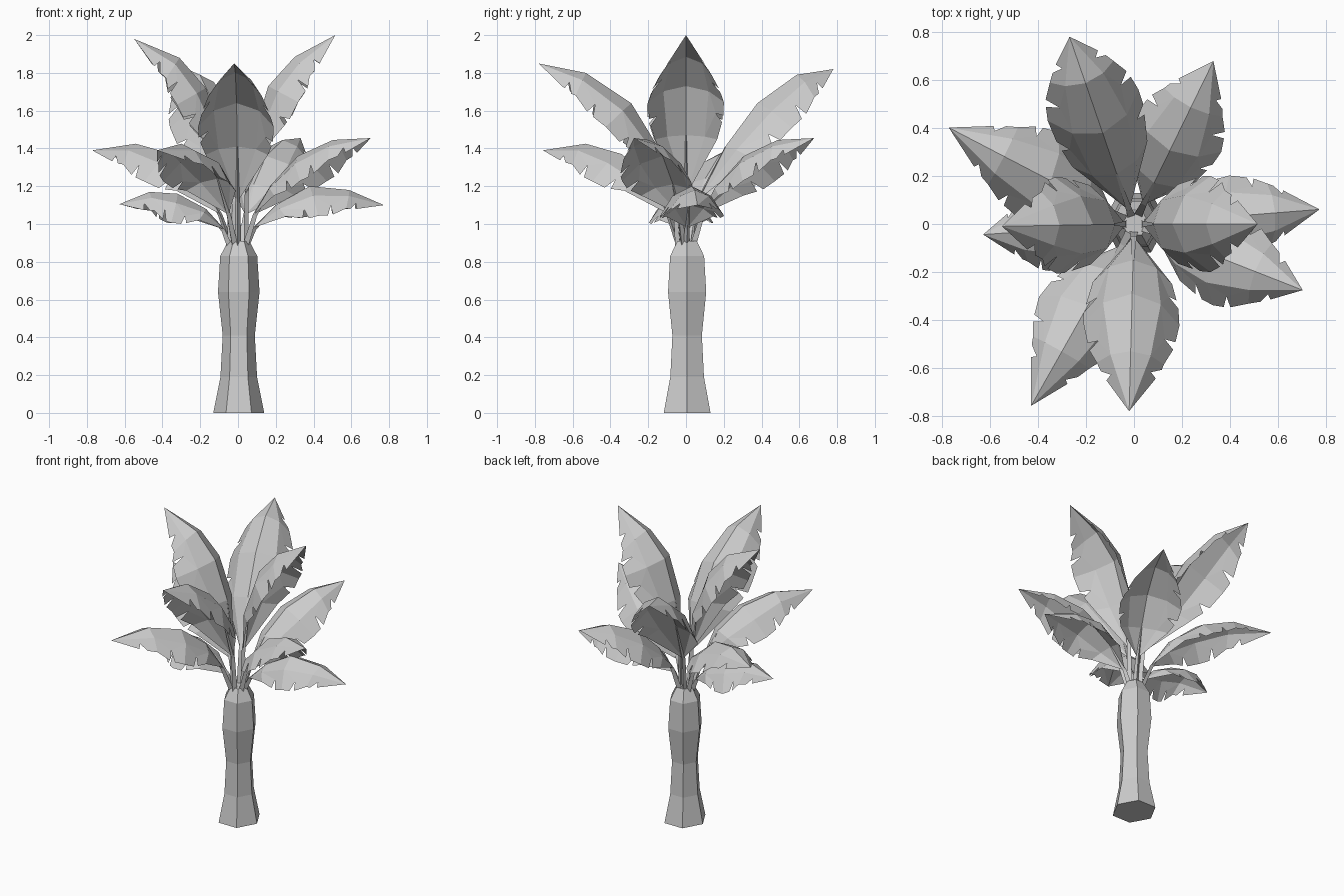
import bpy, bmesh, math, random
from mathutils import Vector

if "Cube" in bpy.data.objects:
    bpy.data.objects.remove(bpy.data.objects["Cube"])

random.seed(4)


def finish(bm, name):
    bmesh.ops.recalc_face_normals(bm, faces=bm.faces)
    me = bpy.data.meshes.new(name)
    bm.to_mesh(me)
    bm.free()
    ob = bpy.data.objects.new(name, me)
    bpy.context.collection.objects.link(ob)
    return ob


# trunk: stacked hexagon rings (radius, z)
def make_trunk():
    bm = bmesh.new()
    rings = []
    for r, z in [(.135, 0), (.097, .19), (.085, .41), (.11, .64), (.098, .83), (.056, .91)]:
        rings.append([bm.verts.new((.004 + r * math.cos(k * math.pi / 3),
                                    .006 + 1.06 * r * math.sin(k * math.pi / 3), z)) for k in range(6)])
    for a, b in zip(rings, rings[1:]):
        for k in range(6):
            bm.faces.new((a[k], a[(k + 1) % 6], b[(k + 1) % 6], b[k]))
    bm.faces.new(rings[0][::-1])
    bm.faces.new(rings[-1])
    finish(bm, "trunk")


# leaf stalk: thin three-sided tapered tube along the first rib points
def make_stalk(name, angle, pts):
    bm = bmesh.new()
    d = Vector((math.cos(angle), math.sin(angle), 0))
    s = Vector((-d.y, d.x, 0))
    rings = []
    for i, (r, z) in enumerate(pts):
        w = (.018, .013, .004)[i]
        t = Vector(pts[min(i + 1, len(pts) - 1)]) - Vector(pts[max(i - 1, 0)])
        t.normalize()
        n = d * t.y - Vector((0, 0, t.x))
        c = d * r + Vector((0, 0, z))
        rings.append([bm.verts.new(p) for p in (c + s * w, c - s * w, c + n * w * 1.5)])
    for a, b in zip(rings, rings[1:]):
        for k in range(3):
            bm.faces.new((a[k], a[(k + 1) % 3], b[(k + 1) % 3], b[k]))
    bm.faces.new(rings[0])
    bm.faces.new(rings[-1])
    finish(bm, name)


# leaf blade: arched rib, folded halves, torn notches along the edge
def make_blade(name, angle, rib, widths, droops):
    bm = bmesh.new()
    d = Vector((math.cos(angle), math.sin(angle), 0))
    s = Vector((-d.y, d.x, 0))
    pos = [d * r + Vector((0, 0, z)) for r, z in rib]
    V = bm.verts.new
    ribv = [V(p) for p in pos]

    def face(*vs):
        u = list(dict.fromkeys(vs))
        if len(u) > 2:
            bm.faces.new(u)

    for side in (1, -1):
        mid, edge = [ribv[0]], [ribv[0]]
        for i in (1, 2, 3):
            t = (Vector(rib[i + 1]) - Vector(rib[i - 1])).normalized()
            n = d * t.y - Vector((0, 0, t.x))
            w, h = widths[i - 1], droops[i - 1]
            mid.append(V(pos[i] + s * side * w * .6 + n * h * .32))
            edge.append(V(pos[i] + s * side * w + n * h))
        mid.append(ribv[4])
        edge.append(ribv[4])
        for i in range(4):
            face(ribv[i], mid[i], mid[i + 1], ribv[i + 1])
            if i == 0:
                face(mid[0], edge[1], mid[1])
                continue
            k = random.uniform(.38, .6) if i < 3 else random.uniform(.18, .32)
            e0, e1 = edge[i].co, edge[i + 1].co
            inner = mid[i].co.lerp(mid[i + 1].co, k)
            a, b = e0.lerp(e1, k - .08), e0.lerp(e1, k + .08)
            n = V(b.lerp(inner, random.uniform(.38, .55)))
            a = V(a + (a - inner) * .12)
            b = V(b + (b - inner) * .15)
            face(mid[i], edge[i], a, n)
            face(mid[i], n, mid[i + 1])
            face(mid[i + 1], n, b, edge[i + 1])
    finish(bm, name)


# rib shapes (radius, z) from blade base to tip
TALL = [(.05, 1.12), (.15, 1.41), (.29, 1.64), (.53, 1.80), (.78, 1.85)]
TALL_BACK = [(.06, 1.12), (.22, 1.41), (.40, 1.64), (.62, 1.79), (.825, 1.82)]
STEEP = [(.035, 1.15), (.08, 1.47), (.16, 1.73), (.30, 1.885), (.515, 2.0)]
STEEP_L = [(.035, 1.15), (.08, 1.47), (.17, 1.72), (.31, 1.88), (.55, 1.98)]
MID_LONG = [(.10, 1.05), (.22, 1.24), (.39, 1.37), (.61, 1.425), (.87, 1.39)]
MID = [(.09, 1.05), (.19, 1.21), (.34, 1.36), (.54, 1.445), (.755, 1.455)]
LOW = [(.08, .98), (.20, 1.10), (.38, 1.20), (.59, 1.18), (.775, 1.10)]
LOW_L = [(.07, .97), (.17, 1.08), (.32, 1.16), (.47, 1.17), (.63, 1.105)]

# half widths and edge droops at the three inner stations
W_TALL, D_TALL = (.165, .20, .14), (.105, .18, .13)
W_MID, D_MID = (.15, .195, .135), (.095, .16, .11)
W_LOW, D_LOW = (.125, .17, .125), (.075, .16, .10)

LEAVES = [
    ("tall_leaf_front", 268.5, TALL, W_TALL, D_TALL),
    ("tall_leaf_back", 109, TALL_BACK, W_TALL, D_TALL),
    ("tall_leaf_right", 0, STEEP, W_TALL, D_TALL),
    ("tall_leaf_left", 181, STEEP_L, W_TALL, D_TALL),
    ("middle_leaf_back_left", 152.5, MID_LONG, W_MID, D_MID),
    ("middle_leaf_front_left", 240.5, MID_LONG, W_MID, D_MID),
    ("middle_leaf_front_right", -21.4, MID, W_MID, D_MID),
    ("middle_leaf_back_right", 64, MID, W_MID, D_MID),
    ("low_leaf_right", 4.5, LOW, W_LOW, D_LOW),
    ("low_leaf_left", 184, LOW_L, W_LOW, D_LOW),
]

make_trunk()
for name, deg, rib, w, h in LEAVES:
    ang = math.radians(deg)
    make_blade(name, ang, rib, w, h)
    make_stalk(name + "_stalk", ang, [(.03, .88), rib[0], rib[1]])
